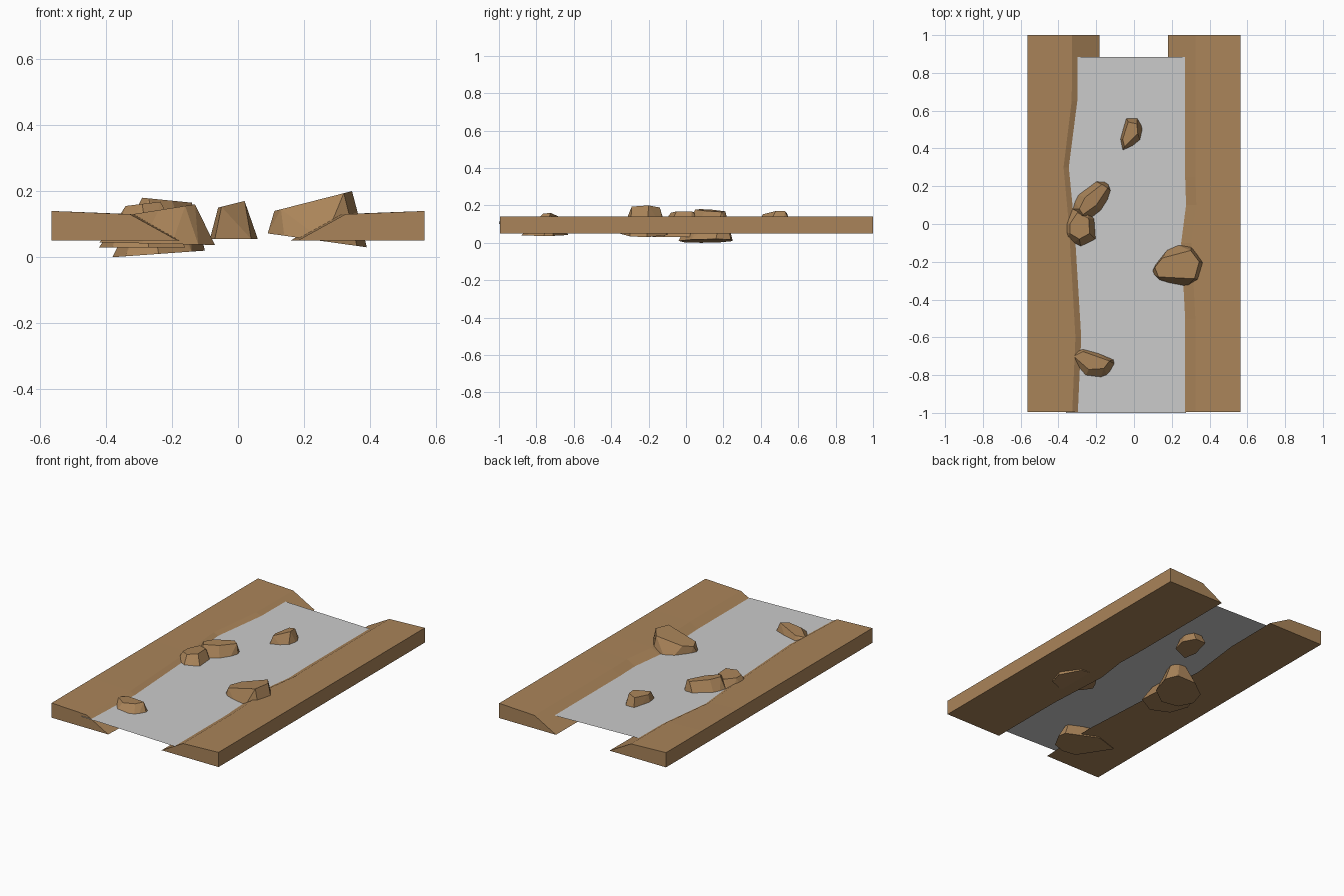
import bpy, bmesh

earth = bpy.data.materials.new("earth")
earth.diffuse_color = (0.40, 0.23, 0.10, 1)


def finish(name, bm, mat=None):
    bmesh.ops.recalc_face_normals(bm, faces=bm.faces)
    mesh = bpy.data.meshes.new(name)
    bm.to_mesh(mesh)
    bm.free()
    if mat:
        mesh.materials.append(mat)
    obj = bpy.data.objects.new(name, mesh)
    bpy.context.collection.objects.link(obj)
    return obj


def bank(name, side, crest):
    """Loft a bank along y; crest lists (y, distance of the crest from x=0)."""
    bm = bmesh.new()
    rings = []
    for y, c in crest:
        profile = [(0.565, 0.05), (0.565, 0.14), (c, 0.13), (c - 0.145, 0.05)]
        rings.append([bm.verts.new((side * x, y, z)) for x, z in profile])
    for a, b in zip(rings, rings[1:]):
        for i in range(4):
            j = (i + 1) % 4
            bm.faces.new((a[i], a[j], b[j], b[i]))
    bm.faces.new(rings[0])
    bm.faces.new(rings[-1])
    finish(name, bm, earth)


def rock(name, base, base_z, top, top_z):
    """Convex boulder between two outlines, each tilted from z at min x to z at max x."""
    bm = bmesh.new()
    for ring, (z0, z1) in ((base, base_z), (top, top_z)):
        lo = min(p[0] for p in ring)
        hi = max(p[0] for p in ring)
        for x, y in ring:
            bm.verts.new((x, y, z0 + (z1 - z0) * (x - lo) / (hi - lo)))
    bmesh.ops.convex_hull(bm, input=bm.verts)
    bmesh.ops.dissolve_limit(bm, angle_limit=0.05, verts=bm.verts, edges=bm.edges)
    finish(name, bm, earth)


# River banks
bank("left_bank", -1, [(-0.995, 0.327), (-0.6, 0.31), (0, 0.345),
                       (0.3, 0.373), (0.65, 0.33), (1, 0.327)])
bank("right_bank", 1, [(-0.995, 0.325), (-0.5, 0.325), (-0.1, 0.303),
                       (0.1, 0.33), (0.25, 0.325), (1, 0.325)])

# Water sheet, slightly tilted so it meets both slopes
bm = bmesh.new()
bm.faces.new([bm.verts.new(p) for p in ((-0.36, -1, 0.115), (0.275, -1, 0.1),
                                        (0.275, 0.885, 0.1), (-0.36, 0.885, 0.115))])
finish("water", bm)

# Boulders
rock("back_rock",
     [(-0.085, 0.45), (-0.05, 0.58), (0.02, 0.58), (0.06, 0.51), (0.04, 0.42), (-0.07, 0.37)],
     (0.055, 0.055),
     [(-0.06, 0.45), (-0.03, 0.54), (0.015, 0.53), (0.02, 0.48), (-0.05, 0.41)],
     (0.15, 0.17))
rock("middle_rock",
     [(-0.38, 0.08), (-0.35, 0.18), (-0.25, 0.25), (-0.13, 0.24), (-0.10, 0.16),
      (-0.14, 0.03), (-0.24, -0.04), (-0.34, -0.01)],
     (0.0, 0.02),
     [(-0.29, 0.08), (-0.26, 0.14), (-0.17, 0.21), (-0.14, 0.19), (-0.20, 0.10), (-0.27, 0.05)],
     (0.18, 0.165))
rock("bank_rock",
     [(-0.42, -0.02), (-0.38, 0.10), (-0.27, 0.15), (-0.17, 0.02),
      (-0.16, -0.12), (-0.27, -0.18), (-0.38, -0.13)],
     (0.03, 0.03),
     [(-0.34, 0.0), (-0.30, 0.06), (-0.24, 0.03), (-0.235, -0.05), (-0.29, -0.08), (-0.34, -0.05)],
     (0.155, 0.168))
rock("front_rock",
     [(-0.42, -0.68), (-0.27, -0.63), (-0.08, -0.71), (-0.07, -0.76),
      (-0.12, -0.85), (-0.20, -0.88), (-0.29, -0.87)],
     (0.045, 0.037),
     [(-0.32, -0.70), (-0.27, -0.675), (-0.13, -0.725), (-0.16, -0.765), (-0.24, -0.77)],
     (0.13, 0.16))
rock("right_rock",
     [(0.09, -0.26), (0.12, -0.20), (0.20, -0.10), (0.31, -0.10), (0.39, -0.21),
      (0.36, -0.30), (0.26, -0.35), (0.14, -0.31)],
     (0.072, 0.03),
     [(0.11, -0.23), (0.15, -0.18), (0.30, -0.14), (0.345, -0.20), (0.32, -0.29), (0.13, -0.28)],
     (0.14, 0.20))
